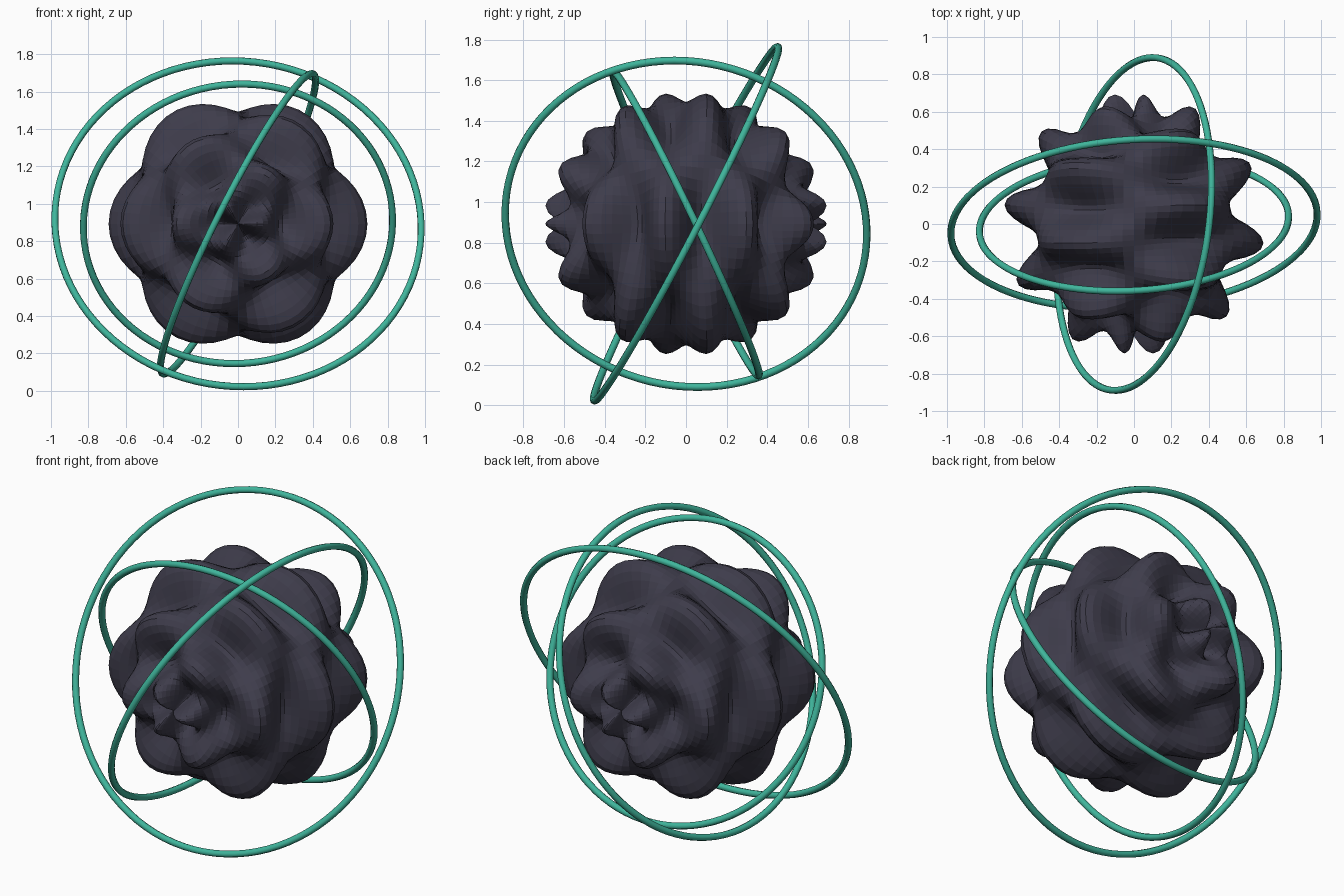
import bpy, bmesh, math
from mathutils import Vector

if "Cube" in bpy.data.objects:
    bpy.data.objects.remove(bpy.data.objects["Cube"])

CENTER = Vector((0, 0, 0.893))


def material(name, rgb):
    m = bpy.data.materials.new(name)
    m.diffuse_color = (*rgb, 1)
    m.use_nodes = True
    m.node_tree.nodes["Principled BSDF"].inputs["Base Color"].default_value = m.diffuse_color
    return m


def finish(bm, name, mat):
    bmesh.ops.recalc_face_normals(bm, faces=bm.faces)
    me = bpy.data.meshes.new(name)
    bm.to_mesh(me)
    bm.free()
    me.materials.append(mat)
    ob = bpy.data.objects.new(name, me)
    ob.location = CENTER
    bpy.context.collection.objects.link(ob)
    return ob


def smooth(ob, degrees):
    bpy.ops.object.select_all(action='DESELECT')
    ob.select_set(True)
    bpy.context.view_layer.objects.active = ob
    bpy.ops.object.shade_smooth_by_angle(angle=math.radians(degrees))


dark = material("dark slate", (0.048, 0.045, 0.07))
teal = material("teal", (0.05, 0.46, 0.33))

# Rippled core: a sphere with poles on the y axis, waves in both angles
bm = bmesh.new()
SEG, RINGS = 64, 64
rows = []
for i in range(1, RINGS):
    lat = math.pi / 2 - math.pi * i / RINGS
    row = []
    for j in range(SEG):
        a = 2 * math.pi * j / SEG
        r = 0.6 - 0.1 * math.cos(3 * a) * math.sin(10 * lat)
        row.append(bm.verts.new((r * math.cos(lat) * math.cos(a),
                                 r * math.sin(lat),
                                 r * math.cos(lat) * math.sin(a))))
    rows.append(row)
for r0, r1 in zip(rows, rows[1:]):
    for j in range(SEG):
        k = (j + 1) % SEG
        bm.faces.new((r0[j], r0[k], r1[k], r1[j]))
for row, y in ((rows[0], 0.6), (rows[-1], -0.6)):
    pole = bm.verts.new((0, y, 0))
    for j in range(SEG):
        bm.faces.new((pole, row[j], row[(j + 1) % SEG]))
finish(bm, "rippled_core", dark)


# Tilted orbit rings: round tube swept about an axis
def ring(name, radius, axis, tube=0.019, seg=96, sides=8):
    q = Vector(axis).normalized().to_track_quat('Z', 'Y')
    bm = bmesh.new()
    loops = []
    for i in range(seg):
        a = 2 * math.pi * i / seg
        loop = []
        for j in range(sides):
            b = 2 * math.pi * (j + 0.5) / sides
            d = radius + tube * math.cos(b)
            p = Vector((d * math.cos(a), d * math.sin(a), tube * math.sin(b)))
            loop.append(bm.verts.new(q @ p))
        loops.append(loop)
    for i in range(seg):
        l0, l1 = loops[i], loops[(i + 1) % seg]
        for j in range(sides):
            k = (j + 1) % sides
            bm.faces.new((l0[j], l1[j], l1[k], l0[k]))
    smooth(finish(bm, name, teal), 50)


ring("outer_ring", 0.981, (0.057, -0.886, 0.46))
ring("inner_ring", 0.828, (-0.053, 0.9, 0.43))
ring("side_ring", 0.897, (0.887, -0.126, -0.445))
